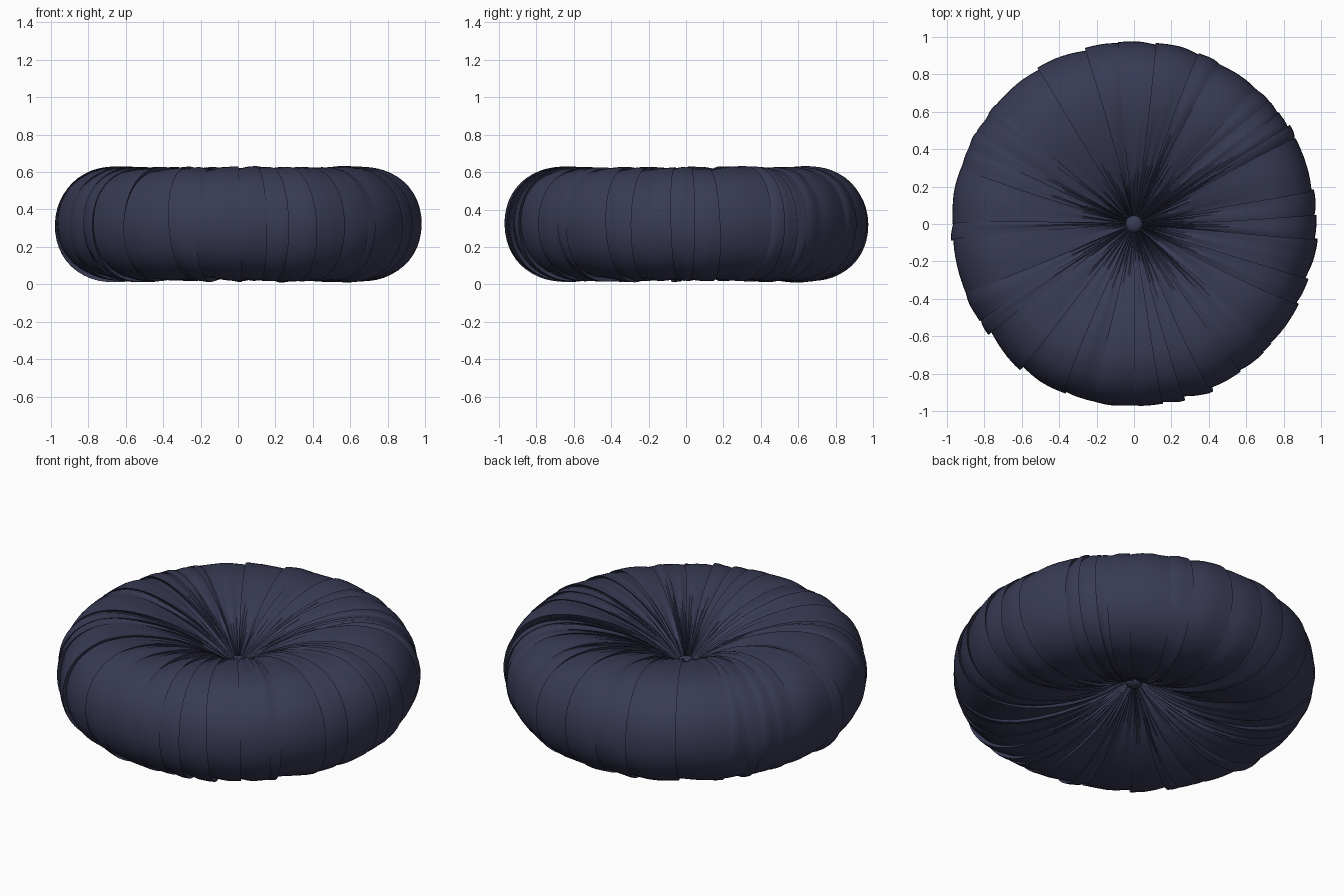
import bpy, bmesh, math, random
from mathutils import Vector
from mathutils.geometry import interpolate_bezier

if "Cube" in bpy.data.objects:
    bpy.data.objects.remove(bpy.data.objects["Cube"])

random.seed(7)
MID = 0.322


def fabric(name, col):
    m = bpy.data.materials.new(name)
    m.diffuse_color = (*col, 1)
    m.use_nodes = True
    m.node_tree.nodes["Principled BSDF"].inputs["Base Color"].default_value = m.diffuse_color
    return m


navy = fabric("navy_fabric", (0.04, 0.043, 0.09))

# Half profile (radius, height above the mid plane): sunken centre to rim
upper = [(0.012, 0.055), (0.05, 0.07), (0.13, 0.125), (0.26, 0.195), (0.4, 0.25), (0.55, 0.286),
         (0.67, 0.294), (0.78, 0.275), (0.88, 0.215), (0.945, 0.12), (0.968, 0.0)]
keys = [Vector((r, h, 0)) for r, h in upper]
keys += [Vector((p.x, -p.y, 0)) for p in reversed(keys[:-1])]
profile = []
for i in range(len(keys) - 1):
    a, b = keys[i], keys[i + 1]
    ta = keys[min(i + 1, len(keys) - 1)] - keys[max(i - 1, 0)]
    tb = keys[min(i + 2, len(keys) - 1)] - a
    profile += interpolate_bezier(a, a + ta / 6, b - tb / 6, b, 4)[:-1]
profile.append(keys[-1])
N = len(profile)
normals = []
for i in range(N):
    t = profile[min(i + 1, N - 1)] - profile[max(i - 1, 0)]
    normals.append(Vector((-t.y, t.x, 0)).normalized())

# Irregular pleats: each lifts towards one edge and laps over its neighbour
widths = [random.choice((0.5, 0.7, 1.0, 1.5, 1.7)) * random.uniform(0.85, 1.15) for _ in range(36)]
scale = 2 * math.pi / sum(widths)
pleats, start = [], 0.0
for w in widths:
    pleats.append(dict(a=start, w=w * scale, lift=random.uniform(0.014, 0.03),
                       p1=random.uniform(0, 6.28), p2=random.uniform(0, 6.28),
                       sway=random.uniform(0.01, 0.035), fine=random.choice((1, 2, 2, 3))))
    start += w * scale


def seam(k, s):
    # Seam angle wanders slightly along the profile
    p = pleats[k % len(pleats)]
    turn = 2 * math.pi * (k // len(pleats))
    return p["a"] + turn + p["sway"] * math.sin(5 * s + p["p1"])


STEPS = (0, 0.12, 0.25, 0.4, 0.55, 0.7, 0.85, 0.95, 1.0)
bm = bmesh.new()
columns = []
for k, p in enumerate(pleats):
    for t in STEPS:
        col = []
        for i, (pt, n) in enumerate(zip(profile, normals)):
            s = i / (N - 1)
            a0, a1 = seam(k, s), seam(k + 1, s)
            near = min(1.0, pt.x / 0.35)
            ang = a0 + (a1 - a0) * t + (0.022 * near if t == 1.0 else 0)
            amp = p["lift"] * (0.65 + 0.35 * math.sin(7 * s + p["p2"])) * (0.25 + 0.75 * near)
            off = amp * (t ** 1.5 - 0.35) + 0.007 * math.sin(math.pi * t) * near
            # Fine gathers fade away from the centre
            off -= 0.011 * math.exp(-pt.x / 0.3) * min(1, pt.x / 0.1) * (
                1 - math.cos(2 * math.pi * p["fine"] * t))
            # Soft dents in the cloth
            off += 0.004 * near * math.sin(11 * s + p["p1"] + 3 * t)
            r = max(pt.x + n.x * off, 0.006)
            z = MID + pt.y + n.y * off
            col.append(bm.verts.new((r * math.cos(ang), r * math.sin(ang), z)))
        columns.append(col)
for j, c in enumerate(columns):
    d = columns[(j + 1) % len(columns)]
    for i in range(N - 1):
        bm.faces.new((c[i], c[i + 1], d[i + 1], d[i]))
me = bpy.data.meshes.new("pleated_cushion")
bm.to_mesh(me)
bm.free()
cushion = bpy.data.objects.new("pleated_cushion", me)
bpy.context.collection.objects.link(cushion)
me.materials.append(navy)


def smooth(ob, deg):
    bpy.ops.object.select_all(action='DESELECT')
    ob.select_set(True)
    bpy.context.view_layer.objects.active = ob
    bpy.ops.object.shade_smooth_by_angle(angle=math.radians(deg))


smooth(cushion, 40)

# Covered buttons in the two sunken centres
for name, side in (("top_button", 1), ("bottom_button", -1)):
    bpy.ops.mesh.primitive_uv_sphere_add(segments=24, ring_count=12, radius=0.045,
                                         location=(0, 0, MID + side * 0.068))
    b = bpy.context.object
    b.name = name
    b.scale.z = 0.55
    b.data.materials.append(navy)
    smooth(b, 40)
